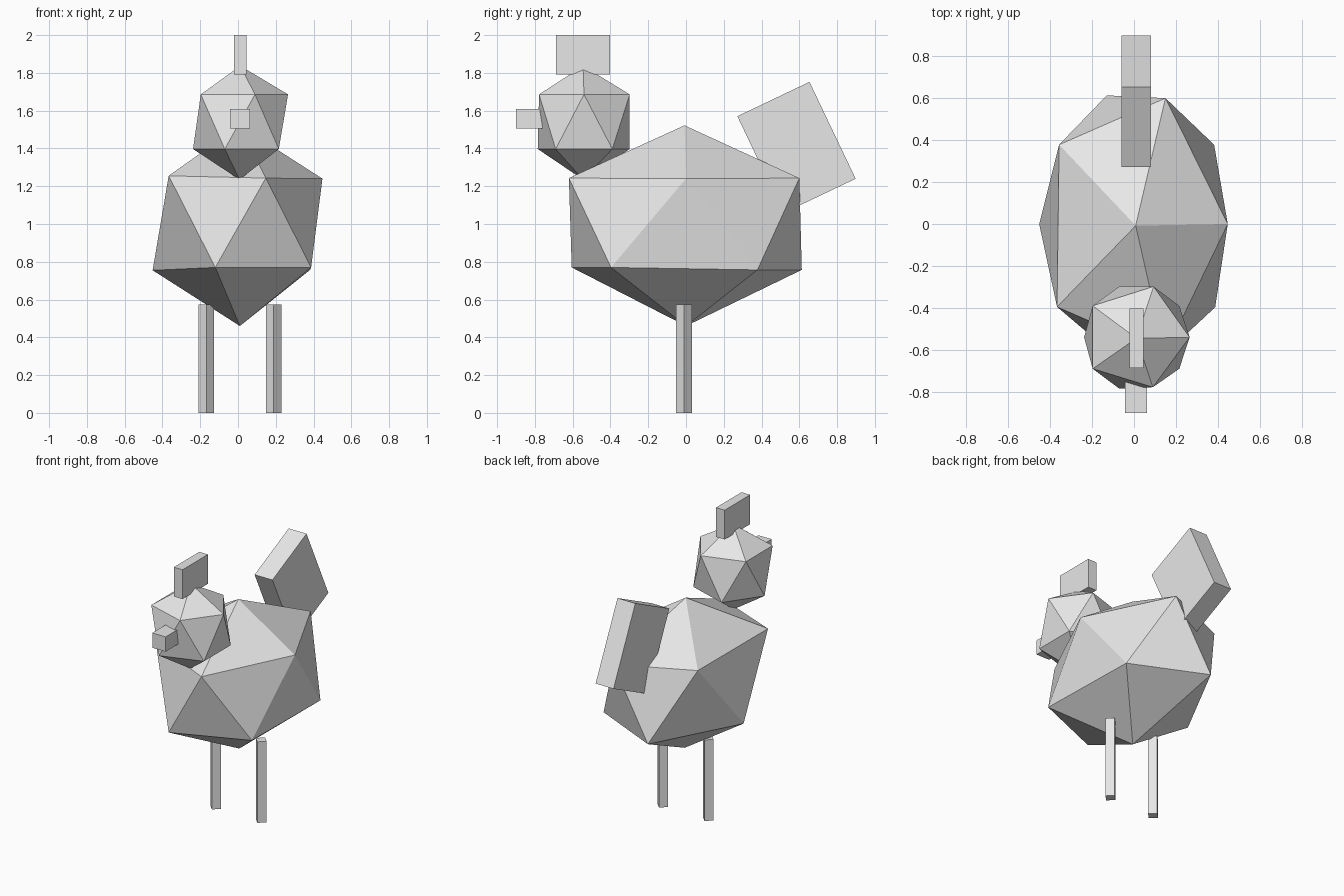
import bpy, bmesh, math
from mathutils import Matrix, Vector

if "Cube" in bpy.data.objects:
    bpy.data.objects.remove(bpy.data.objects["Cube"])

grey = bpy.data.materials.new("plain grey")
grey.diffuse_color = (0.8, 0.8, 0.8, 1)
grey.use_nodes = True
grey.node_tree.nodes["Principled BSDF"].inputs["Base Color"].default_value = grey.diffuse_color


def finish(name, bm):
    bmesh.ops.recalc_face_normals(bm, faces=bm.faces)
    mesh = bpy.data.meshes.new(name)
    bm.to_mesh(mesh)
    bm.free()
    mesh.materials.append(grey)
    obj = bpy.data.objects.new(name, mesh)
    bpy.context.collection.objects.link(obj)
    return obj


def faceted_ball(name, bottom, lower, upper, top):
    """Slightly uneven 20-sided ball: two poles and two rings of five."""
    bm = bmesh.new()
    for p in [bottom, *lower, *upper, top]:
        bm.verts.new(p)
    bmesh.ops.convex_hull(bm, input=bm.verts)
    return finish(name, bm)


def box(name, center, size, tilt=0.0):
    """Box tilted about the x axis by tilt radians."""
    bm = bmesh.new()
    matrix = (Matrix.Translation(center) @ Matrix.Rotation(tilt, 4, 'X')
              @ Matrix.Diagonal((*size, 1)))
    bmesh.ops.create_cube(bm, size=1, matrix=matrix)
    return finish(name, bm)


def leg(name, x, y, height, radius):
    """Four-sided post with one corner facing forward."""
    bm = bmesh.new()
    bmesh.ops.create_cone(bm, cap_ends=True, segments=4, radius1=radius,
                          radius2=radius, depth=height)
    # put the corners on the x and y axes
    corner = bm.verts[:][0].co
    turn = -math.atan2(corner.y, corner.x)
    bm.transform(Matrix.Translation((x, y, height / 2))
                 @ Matrix.Rotation(turn, 4, 'Z'))
    return finish(name, bm)


# Body
faceted_ball("body", (0.01, 0, 0.46),
             [(0.387, -0.397, 0.77), (-0.12, -0.605, 0.77), (-0.452, 0, 0.755),
              (-0.13, 0.613, 0.757), (0.382, 0.378, 0.757)],
             [(0.147, -0.62, 1.243), (-0.367, -0.395, 1.255), (-0.357, 0.378, 1.25),
              (0.15, 0.6, 1.243), (0.447, 0, 1.24)],
             (0.008, -0.008, 1.522))

# Head
faceted_ball("head", (0.008, -0.545, 1.235),
             [(0.216, -0.69, 1.397), (-0.07, -0.785, 1.397), (-0.238, -0.54, 1.397),
              (-0.07, -0.298, 1.397), (0.216, -0.39, 1.397)],
             [(0.09, -0.778, 1.686), (-0.197, -0.69, 1.686), (-0.197, -0.39, 1.686),
              (0.093, -0.298, 1.686), (0.265, -0.54, 1.686)],
             (0.012, -0.545, 1.837))

# Comb and beak
box("comb", (0.012, -0.545, 1.896), (0.068, 0.285, 0.208))
box("beak", (0.01, -0.82, 1.557), (0.105, 0.16, 0.105))

# Tail, leaning back
box("tail", (0.01, 0.585, 1.405), (0.14, 0.423, 0.568), math.radians(25.5))

# Legs
for side, x in (("left", -0.168), ("right", 0.189)):
    leg(side + "_leg", x, -0.01, 0.575, 0.042)
